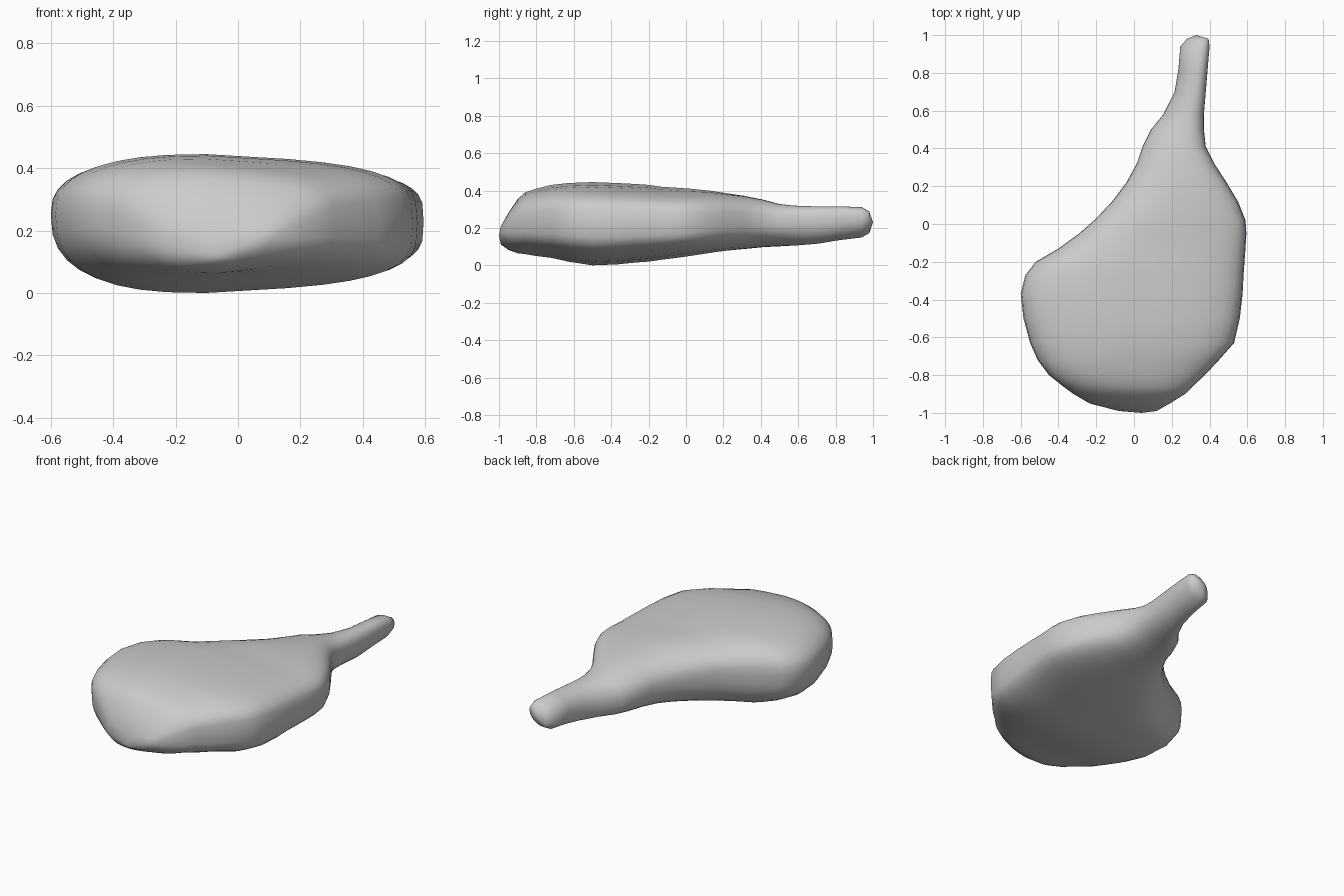
import bpy, bmesh, math

# Cross-section stations: y, left x, right x, bottom z, top z
STATIONS = [
    (-0.99, -0.08, 0.12, 0.12, 0.20),
    (-0.95, -0.235, 0.19, 0.085, 0.28),
    (-0.90, -0.32, 0.27, 0.065, 0.355),
    (-0.86, -0.375, 0.31, 0.06, 0.39),
    (-0.80, -0.45, 0.375, 0.05, 0.41),
    (-0.72, -0.51, 0.45, 0.04, 0.43),
    (-0.63, -0.55, 0.53, 0.02, 0.44),
    (-0.50, -0.585, 0.56, 0.0, 0.445),
    (-0.37, -0.60, 0.575, 0.005, 0.44),
    (-0.27, -0.575, 0.58, 0.015, 0.435),
    (-0.20, -0.52, 0.585, 0.02, 0.43),
    (-0.13, -0.40, 0.59, 0.03, 0.42),
    (-0.05, -0.29, 0.595, 0.04, 0.415),
    (0.02, -0.21, 0.59, 0.05, 0.41),
    (0.12, -0.115, 0.55, 0.065, 0.40),
    (0.22, -0.04, 0.49, 0.08, 0.385),
    (0.32, 0.015, 0.425, 0.09, 0.37),
    (0.41, 0.045, 0.38, 0.10, 0.35),
    (0.50, 0.09, 0.37, 0.105, 0.325),
    (0.58, 0.155, 0.37, 0.11, 0.315),
    (0.70, 0.215, 0.38, 0.12, 0.31),
    (0.82, 0.235, 0.39, 0.14, 0.31),
    (0.94, 0.245, 0.40, 0.155, 0.305),
    (0.98, 0.28, 0.395, 0.18, 0.28),
]
SEGMENTS = 36


def power(v, e):
    return math.copysign(abs(v) ** e, v)


def ring(bm, y, left, right, low, high):
    """Section with a soft left edge and a boxier right edge."""
    wide = min(1, max(0, (right - left - 0.2) / 0.6))
    verts = []
    for i in range(SEGMENTS):
        a = 2 * math.pi * i / SEGMENTS
        e = 2 / (2.3 + (1.5 if math.cos(a) > 0 else 0.3) * wide)
        u, v = power(math.cos(a), e), power(math.sin(a), e)
        # crown sits left of the middle on the wide body
        mid = (left + right) / 2 - 0.08 * wide * (right - left)
        x = mid + u * (right - mid if u > 0 else mid - left)
        z = (low + high) / 2 + v * (high - low) / 2
        if u > 0:
            z -= 0.035 * wide * u * v
        # neck leans up to the right; the left rim of the body sits a bit high
        z += 0.025 * u * (1 - wide) + (0.03 * wide * u * u * (1 - abs(v)) if u < 0 else 0)
        verts.append(bm.verts.new((x, y, z)))
    return verts


# Body and neck lofted as one skin, with domed ends
bm = bmesh.new()
rings = [ring(bm, *s) for s in STATIONS]
for a, b in zip(rings, rings[1:]):
    for i in range(SEGMENTS):
        j = (i + 1) % SEGMENTS
        bm.faces.new((a[i], a[j], b[j], b[i]))
for loop, tip in ((rings[0], (0.04, -1.0, 0.16)), (rings[-1], (0.33, 1.0, 0.23))):
    pole = bm.verts.new(tip)
    for i in range(SEGMENTS):
        bm.faces.new((loop[i], loop[(i + 1) % SEGMENTS], pole))
bmesh.ops.recalc_face_normals(bm, faces=bm.faces)
for f in bm.faces:
    f.smooth = True

mesh = bpy.data.meshes.new("pear_shaped_sac")
bm.to_mesh(mesh)
bm.free()
sac = bpy.data.objects.new("pear_shaped_sac", mesh)
bpy.context.collection.objects.link(sac)
